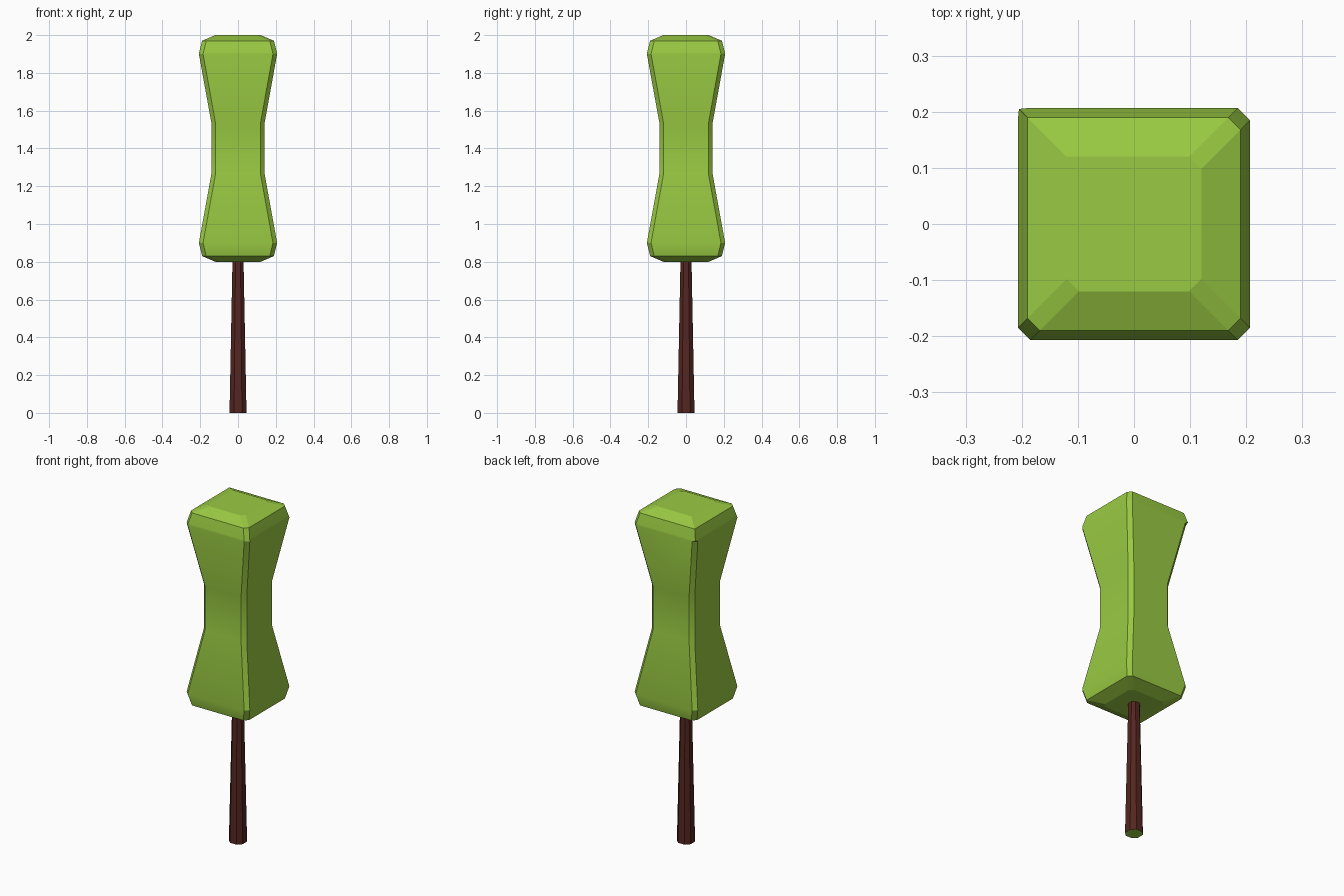
import bpy
import bmesh
import math

cube = bpy.data.objects.get("Cube")
if cube:
    bpy.data.objects.remove(cube, do_unlink=True)


def make_material(name, rgb):
    mat = bpy.data.materials.new(name)
    mat.use_nodes = True
    color = (*rgb, 1.0)
    mat.diffuse_color = color
    mat.node_tree.nodes["Principled BSDF"].inputs["Base Color"].default_value = color
    return mat


leaf_green = make_material("leaf green", (0.32, 0.59, 0.055))
bark_brown = make_material("bark brown", (0.09, 0.019, 0.014))


def section(half, chamfer, corner_chamfer):
    """Square outline with cut corners; the back left cut can differ."""
    points = []
    for sx, sy in ((1, 1), (-1, 1), (-1, -1), (1, -1)):
        cut = corner_chamfer if (sx, sy) == (-1, 1) else chamfer
        pair = [(sx * half, sy * (half - cut)), (sx * (half - cut), sy * half)]
        points += pair if sx * sy > 0 else pair[::-1]
    return points


def loft(name, rings, materials):
    """Skin stacked sections given as (height, half width, cut, back left cut)."""
    bm = bmesh.new()
    loops = [[bm.verts.new((x, y, z)) for x, y in section(half, cut, corner)]
             for z, half, cut, corner in rings]
    for low, high in zip(loops, loops[1:]):
        for i in range(len(low)):
            j = (i + 1) % len(low)
            bm.faces.new((low[i], low[j], high[j], high[i]))
    bm.faces.new(loops[0][::-1])
    bm.faces.new(loops[-1])
    bmesh.ops.remove_doubles(bm, verts=bm.verts, dist=0.0005)
    bmesh.ops.recalc_face_normals(bm, faces=bm.faces)
    mesh = bpy.data.meshes.new(name)
    bm.to_mesh(mesh)
    bm.free()
    obj = bpy.data.objects.new(name, mesh)
    bpy.context.collection.objects.link(obj)
    for mat in materials:
        mesh.materials.append(mat)
    return obj


# Clipped foliage: waisted block with cut corners
CUT = 0.022
foliage = loft("foliage", [
    (0.80, 0.12, CUT, CUT),
    (0.83, 0.19, CUT, CUT),
    (0.90, 0.207, CUT, CUT),
    (1.27, 0.14, CUT, CUT),
    (1.53, 0.14, CUT, CUT),
    (1.90, 0.207, CUT, CUT),
    (1.91, 0.205, CUT, 0.0),
    (1.97, 0.19, CUT, 0.0),
    (2.00, 0.12, CUT, 0.0),
], [leaf_green])

bpy.ops.object.select_all(action="DESELECT")
foliage.select_set(True)
bpy.context.view_layer.objects.active = foliage
bpy.ops.object.shade_smooth_by_angle(angle=math.radians(30))

# Keep the top and bottom caps faceted
for face in foliage.data.polygons:
    if abs(face.normal.z) > 0.6:
        face.use_smooth = False

# Tapered eight-sided trunk with a green underside
trunk = loft("trunk", [
    (0.0, 0.045, 0.024, 0.024),
    (0.82, 0.029, 0.016, 0.016),
], [bark_brown, leaf_green])
for face in trunk.data.polygons:
    if face.normal.z < -0.9:
        face.material_index = 1
